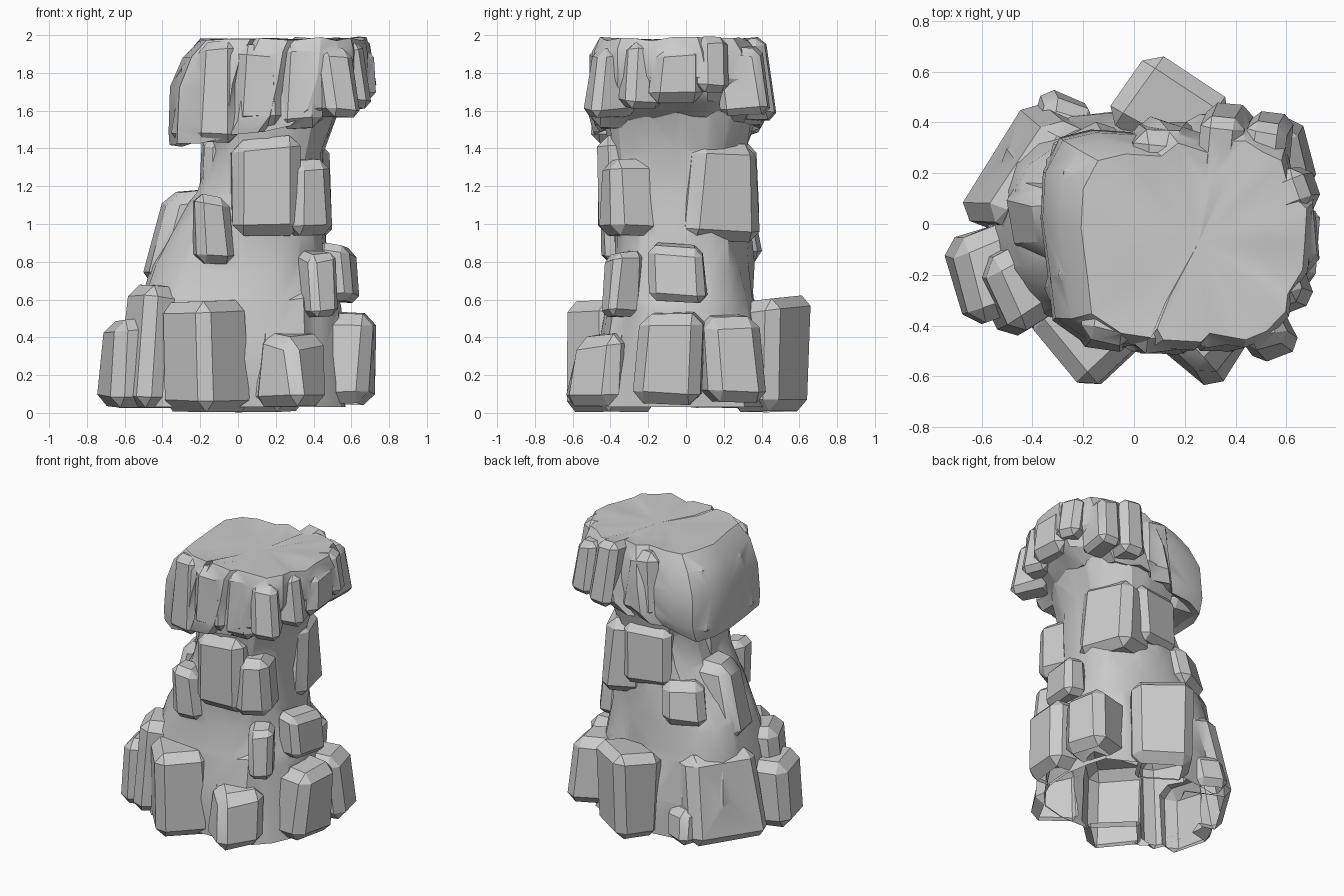
import bpy, bmesh, math, random
from mathutils import Vector, Matrix

if "Cube" in bpy.data.objects:
    bpy.data.objects.remove(bpy.data.objects["Cube"])

random.seed(7)
parts = bpy.data.collections.new("raw_parts")
bpy.context.scene.collection.children.link(parts)


def add(bm, name, coll):
    bmesh.ops.recalc_face_normals(bm, faces=bm.faces)
    me = bpy.data.meshes.new(name)
    bm.to_mesh(me)
    bm.free()
    ob = bpy.data.objects.new(name, me)
    coll.objects.link(ob)
    return ob


def loft(name, rings, coll):
    """Skin a stack of equal-length point rings and close both ends."""
    bm = bmesh.new()
    vs = [[bm.verts.new(p) for p in r] for r in rings]
    n = len(vs[0])
    for a, b in zip(vs, vs[1:]):
        for i in range(n):
            j = (i + 1) % n
            bm.faces.new((a[i], a[j], b[j], b[i]))
    for r in (vs[0], vs[-1]):
        cv = bm.verts.new(sum((v.co for v in r), Vector()) / n)
        for i in range(n):
            bm.faces.new((r[i], r[(i + 1) % n], cv))
    return add(bm, name, coll)


def boulder(name, x, y, z0, z1, w, d, yaw, lean=0.0):
    """Chipped block: jittered cube, narrower on top, leaning to the axis, chamfered."""
    bm = bmesh.new()
    bmesh.ops.create_cube(bm, size=1)
    rot = Matrix.Rotation(math.radians(yaw), 3, 'Z')
    inward = (Vector((0.12, -0.03, 0)) - Vector((x, y, 0))).normalized()
    jit = min(w, d) * .09
    for v in bm.verts:
        top = v.co.z > 0
        s = 0.92 if top else 1.0
        p = rot @ Vector((v.co.x * w * s, v.co.y * d * s, 0))
        p += Vector((random.uniform(-jit, jit), random.uniform(-jit, jit), 0))
        p += Vector((x, y, z1 - random.uniform(0, .06) if top else z0 + random.uniform(0, .03)))
        if top:
            p += inward * lean
        v.co = p
    bmesh.ops.bevel(bm, geom=bm.edges[:], offset=min(.06, min(w, d) * .22),
                    segments=1, affect='EDGES', profile=0.5)
    return add(bm, name, parts)


# Core pillar: z, x range, y range of each squarish ring
core = [(0.03, -.58, .58, -.47, .46), (0.30, -.58, .56, -.46, .44),
        (0.58, -.54, .53, -.42, .37), (0.78, -.47, .49, -.39, .35),
        (0.95, -.37, .47, -.37, .34), (1.15, -.22, .45, -.38, .33),
        (1.38, -.16, .46, -.40, .32), (1.62, -.20, .54, -.44, .38)]
rings = []
for z, x0, x1, y0, y1 in core:
    ring = []
    for i in range(20):
        t = math.tau * i / 20
        c, s = math.cos(t), math.sin(t)
        k = random.uniform(.95, 1.04)
        px = math.copysign(abs(c) ** .75, c) * k * (x1 - x0) / 2
        py = math.copysign(abs(s) ** .75, s) * k * (y1 - y0) / 2
        zz = z + (random.uniform(-.03, .03) if z > .1 else 0)
        ring.append(((x0 + x1) / 2 + px, (y0 + y1) / 2 + py, zz))
    rings.append(ring)
rock = loft("rock_pillar", rings, bpy.context.scene.collection)

# Overhanging cap: jagged outline swept through several levels
outline = [(-.36, .02), (-.33, -.2), (-.31, -.37), (-.17, -.46), (-.03, -.48), (0, -.44),
           (.03, -.49), (.21, -.50), (.25, -.46), (.42, -.49), (.52, -.45), (.61, -.36),
           (.62, -.28), (.69, -.17), (.70, -.05), (.71, .11), (.63, .18), (.59, .33),
           (.50, .37), (.42, .42), (.31, .42), (.26, .36), (.1, .41), (.02, .35),
           (-.15, .36), (-.28, .33), (-.35, .2)]
# z, slope of z with x, x centre, x scale, y centre, y scale
levels = [(1.53, .16, .10, .62, -.04, .78), (1.49, .18, .08, .82, -.04, .96),
          (1.57, .16, .14, .94, -.03, 1.03), (1.75, .05, .18, 1.0, -.03, 1.0),
          (1.90, .03, .21, .93, -.05, .95), (1.975, .01, .24, .83, -.06, .86),
          (1.975, 0, .24, .55, -.06, .55)]
rings = []
for z, slope, cx, sx, cy, sy in levels:
    ring = []
    for x, y in outline:
        px = cx + (x - .18) * sx
        py = cy + (y + .03) * sy
        ring.append((px, py, z + slope * (px - .1) + random.uniform(-.012, .012)))
    rings.append(ring)
loft("cap_core", rings, parts)

# Boulders: x, y, z bottom, z top, width, depth, yaw, lean
base = [(-.18, -.40, .0, .63, .42, .36, -45, 0), (.29, -.45, .02, .44, .30, .32, -38, .04),
        (.14, .44, .0, .63, .40, .34, -35, 0), (-.40, .19, .02, .64, .42, .54, -28, .14),
        (-.57, -.19, .02, .52, .30, .36, 15, .0), (-.43, -.22, .02, .70, .34, .34, 30, .03),
        (.56, -.08, .03, .58, .34, .38, -6, .0), (.53, .24, .04, .53, .36, .34, 18, .02),
        (-.28, .41, .02, .30, .22, .2, -20, .02), (.24, -.35, .02, .68, .36, .26, 8, .08)]
middle = [(-.33, .03, .66, 1.21, .33, .34, 8, .09), (-.14, -.34, .78, 1.19, .21, .22, 12, 0),
          (.54, -.05, .57, .91, .18, .30, -8, .02), (.43, -.34, .49, .87, .16, .2, 25, .02),
          (-.17, .26, .78, 1.13, .30, .24, 30, .04)]
neck = [(.14, -.33, .93, 1.49, .37, .32, 2, 0), (.36, -.28, .93, 1.37, .24, .32, 22, 0),
        (.32, .17, .89, 1.46, .30, .40, 20, 0), (.09, .26, 1.0, 1.47, .34, .2, 8, 0),
        (-.09, -.1, 1.05, 1.5, .2, .34, 4, 0)]
cap = [(-.11, -.37, 1.42, 1.99, .22, .25, -8, .03), (.11, -.38, 1.49, 1.99, .26, .26, 2, 0),
       (.33, -.37, 1.49, 1.99, .24, .27, 4, .02), (.52, -.41, 1.55, 1.97, .19, .26, 25, .06),
       (.61, -.05, 1.63, 1.97, .25, .28, 4, 0), (.62, .12, 1.68, 2.0, .22, .19, 18, .03),
       (.37, .32, 1.54, 2.0, .19, .30, -4, .04), (.54, .31, 1.56, 1.97, .17, .26, -8, .05),
       (.59, -.24, 1.6, 1.98, .19, .22, 20, .03), (-.23, -.26, 1.42, 1.93, .22, .26, 30, .08),
       (-.24, .13, 1.42, 1.95, .24, .36, -6, .1), (.12, .29, 1.5, 1.98, .28, .26, 3, .05)]
for group, rows in (("base", base), ("middle", middle), ("neck", neck), ("cap", cap)):
    for i, row in enumerate(rows):
        boulder(f"{group}_boulder_{i + 1}", *row)

# Fuse everything into one continuous rock skin
mod = rock.modifiers.new("fuse", 'BOOLEAN')
mod.operation = 'UNION'
mod.operand_type = 'COLLECTION'
mod.collection = parts
mod.solver = 'EXACT'
mod.use_self = True
dg = bpy.context.evaluated_depsgraph_get()
fused = bpy.data.meshes.new_from_object(rock.evaluated_get(dg))
rock.modifiers.clear()
rock.data = fused
for ob in list(parts.objects):
    bpy.data.objects.remove(ob)
bpy.data.collections.remove(parts)

# Open the underside, as the rock is a hollow shell
bm = bmesh.new()
bm.from_mesh(fused)
under = [f for f in bm.faces if f.normal.z < -.85 and f.calc_center_median().z < .09]
bmesh.ops.delete(bm, geom=under, context='FACES')
bmesh.ops.remove_doubles(bm, verts=bm.verts, dist=.002)
bm.to_mesh(fused)
bm.free()
rock.select_set(True)
bpy.context.view_layer.objects.active = rock
bpy.ops.object.shade_smooth_by_angle(angle=math.radians(30))
